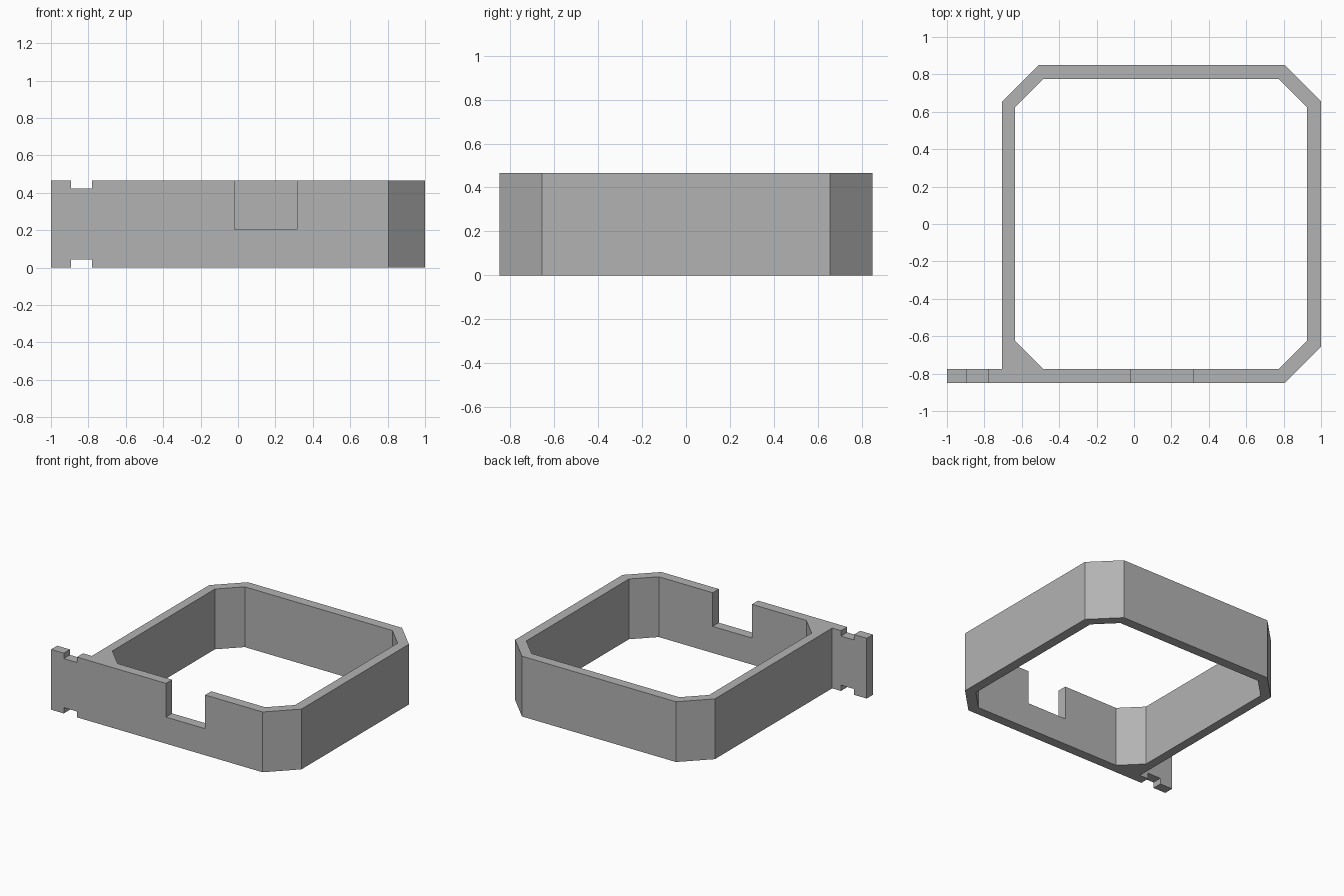
import bpy
import bmesh

cube = bpy.data.objects.get("Cube")
if cube:
    bpy.data.objects.remove(cube, do_unlink=True)

HEIGHT = 0.465
BACK, FRONT = 0.85, -0.85
LEFT, RIGHT = 1.0, -0.705
WALL = 0.075
CHAMFER = 0.195
INNER_CHAMFER = 0.15

grey = bpy.data.materials.new("plain grey")
grey.use_nodes = True
colour = (0.45, 0.45, 0.45, 1)
grey.diffuse_color = colour
grey.node_tree.nodes["Principled BSDF"].inputs["Base Color"].default_value = colour


def prism(name, outline, z0, z1):
    """Extrude a counter-clockwise plan outline from z0 to z1."""
    bm = bmesh.new()
    base = bm.faces.new([bm.verts.new((x, y, z0)) for x, y in outline])
    top = bmesh.ops.extrude_face_region(bm, geom=[base], use_keep_orig=True)["geom"]
    verts = [v for v in top if isinstance(v, bmesh.types.BMVert)]
    bmesh.ops.translate(bm, verts=verts, vec=(0, 0, z1 - z0))
    bmesh.ops.recalc_face_normals(bm, faces=bm.faces[:])
    mesh = bpy.data.meshes.new(name)
    bm.to_mesh(mesh)
    bm.free()
    obj = bpy.data.objects.new(name, mesh)
    bpy.context.scene.collection.objects.link(obj)
    mesh.materials.append(grey)
    return obj


def rectangle(x0, x1, y0, y1):
    return [(x0, y0), (x1, y0), (x1, y1), (x0, y1)]


def chamfered(x0, x1, y0, y1, c):
    return [(x0 + c, y0), (x1 - c, y0), (x1, y0 + c), (x1, y1 - c),
            (x1 - c, y1), (x0 + c, y1), (x0, y1 - c), (x0, y0 + c)]


def cut(target, cutter):
    cutter.hide_render = True
    mod = target.modifiers.new("cut", "BOOLEAN")
    mod.operation = "DIFFERENCE"
    mod.solver = "EXACT"
    mod.object = cutter
    bpy.context.view_layer.objects.active = target
    bpy.ops.object.modifier_apply(modifier=mod.name)
    bpy.data.objects.remove(cutter, do_unlink=True)


# Frame outline, with the front wall running on into a side tab
outer = chamfered(RIGHT, LEFT, FRONT, BACK, CHAMFER)
tab = [(RIGHT, FRONT + WALL), (-1, FRONT + WALL), (-1, FRONT)]
frame = prism("frame_with_tab", outer[1:7] + tab, 0, HEIGHT)

# Hollow centre
inner = chamfered(RIGHT + 0.07, LEFT - WALL, FRONT + WALL, BACK - WALL, INNER_CHAMFER)
cut(frame, prism("centre_cutter", inner, -0.1, HEIGHT + 0.1))

# Opening in the front wall
front_band = (FRONT - 0.1, FRONT + WALL + 0.05)
cut(frame, prism("opening_cutter", rectangle(-0.02, 0.315, *front_band),
                 0.205, HEIGHT + 0.1))

# Notches above and below the tab
for z0, z1 in ((-0.1, 0.045), (HEIGHT - 0.042, HEIGHT + 0.1)):
    cut(frame, prism("notch_cutter", rectangle(-0.892, -0.78, *front_band), z0, z1))
